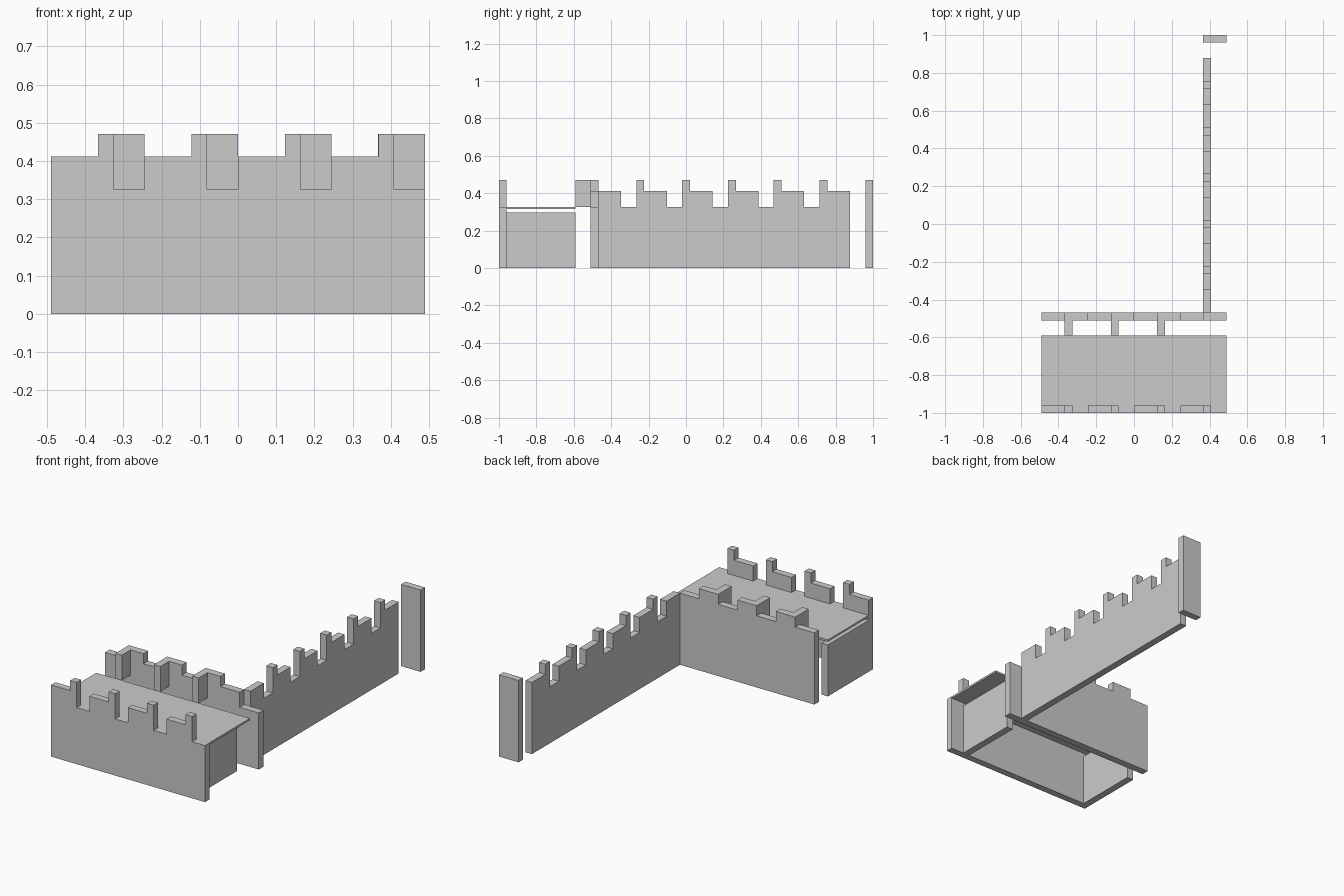
import bpy
import bmesh
from mathutils import Vector

if "Cube" in bpy.data.objects:
    bpy.data.objects.remove(bpy.data.objects["Cube"])

LOW, MID, HIGH = 0.325, 0.412, 0.47
S = 0.2447          # battlement spacing
L, R = -0.489, 0.489


def box(name, x0, x1, y0, y1, z0, z1):
    bm = bmesh.new()
    bmesh.ops.create_cube(bm, size=1)
    for v in bm.verts:
        v.co = Vector(((x0, x1)[v.co.x > 0], (y0, y1)[v.co.y > 0], (z0, z1)[v.co.z > 0]))
    return finish(name, bm)


def finish(name, bm):
    bmesh.ops.recalc_face_normals(bm, faces=bm.faces)
    me = bpy.data.meshes.new(name)
    bm.to_mesh(me)
    bm.free()
    ob = bpy.data.objects.new(name, me)
    bpy.context.collection.objects.link(ob)
    return ob


def wall(name, steps, t0, t1, along="x"):
    """Extruded stepped profile; steps = (start, end, height) runs."""
    pts = [(steps[0][0], 0)]
    for a, b, h in steps:
        pts += [(a, h), (b, h)]
    pts.append((steps[-1][1], 0))
    bm = bmesh.new()
    to3d = (lambda u, z, t: (u, t, z)) if along == "x" else (lambda u, z, t: (t, u, z))
    face = bm.faces.new([bm.verts.new(to3d(u, z, t0)) for u, z in pts])
    ext = bmesh.ops.extrude_face_region(bm, geom=[face])
    move = Vector(to3d(0, 0, t1 - t0))
    for v in ext["geom"]:
        if isinstance(v, bmesh.types.BMVert):
            v.co += move
    return finish(name, bm)


# front wall: ledge, thin merlon, notch, repeated
steps = []
for i in range(4):
    a = L + i * S
    steps += [(a, a + 0.122, MID), (a + 0.122, a + 0.163, HIGH), (a + 0.163, a + S, LOW)]
wall("front_wall", steps, -1.0, -0.96)

# middle wall: ledges and wide merlons, each with a return stub
steps = []
for i in range(3):
    a = L + i * S
    steps += [(a, a + 0.122, MID), (a + 0.122, a + S, HIGH)]
    box(f"merlon_return_{i + 1}", a + 0.122, a + 0.163, -0.59, -0.51, LOW, HIGH)
a = L + 3 * S
steps += [(a, a + 0.122, MID), (a + 0.122, R, LOW)]
wall("middle_wall", steps, -0.51, -0.468)

# long side wall
steps = []
y = -0.468
for i in range(5):
    b = y + i * 0.2447
    steps += [(b, b + 0.121, MID), (b + 0.121, b + 0.203, LOW), (b + 0.203, b + 0.2447, HIGH)]
b = y + 5 * 0.2447
steps.append((b, b + 0.122, MID))
wall("side_wall", steps, 0.366, 0.407, "y")

# far post, walkway and its supports
box("end_post", 0.366, R, 0.96, 1.0, 0, HIGH)
box("walkway", L, R, -0.96, -0.59, 0.314, LOW)
box("support_left", L, L + 0.041, -0.96, -0.59, 0, 0.296)
box("support_right", 0.366, 0.407, -0.96, -0.59, 0, 0.296)
